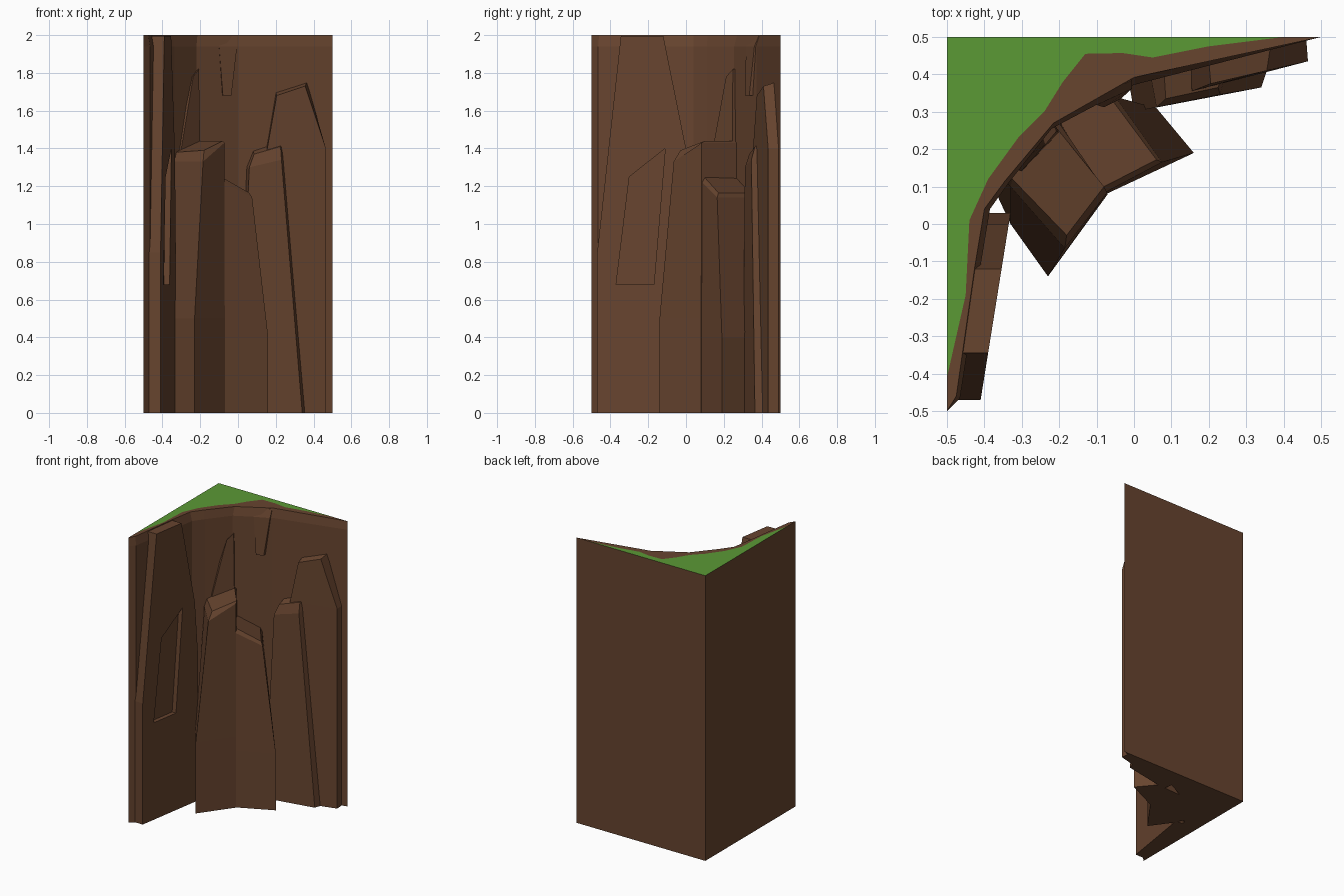
import bpy
import bmesh

cube = bpy.data.objects.get("Cube")
if cube:
    bpy.data.objects.remove(cube, do_unlink=True)


def material(name, color):
    mat = bpy.data.materials.new(name)
    mat.use_nodes = True
    mat.diffuse_color = color
    bsdf = mat.node_tree.nodes["Principled BSDF"]
    bsdf.inputs["Base Color"].default_value = color
    bsdf.inputs["Roughness"].default_value = 0.9
    return mat


ROCK = material("brown_rock", (0.135, 0.058, 0.028, 1))
GRASS = material("green_grass", (0.105, 0.32, 0.036, 1))


def finish(name, bm):
    bmesh.ops.recalc_face_normals(bm, faces=bm.faces[:])
    mesh = bpy.data.meshes.new(name)
    bm.to_mesh(mesh)
    bm.free()
    obj = bpy.data.objects.new(name, mesh)
    bpy.context.collection.objects.link(obj)
    mesh.materials.append(ROCK)
    mesh.materials.append(GRASS)
    return obj


def loft(name, rings):
    """Closed solid through rings of equal point count, capped at both ends."""
    bm = bmesh.new()
    loops = [[bm.verts.new(p) for p in ring] for ring in rings]
    for a, b in zip(loops, loops[1:]):
        for i in range(len(a)):
            j = (i + 1) % len(a)
            bm.faces.new((a[i], a[j], b[j], b[i]))
    bm.faces.new(loops[0])
    bm.faces.new(loops[-1])
    return finish(name, bm)


def level(points, z):
    return [(x, y, z) for x, y in points]


# Main cliff: curved front, bevelled top rim, grass in the back corner
def cliff_body():
    front = [(0, .372), (-.22, .255), (-.335, .11), (-.385, .04), (-.41, -.11), (-.465, -.465)]
    rim = [(0, .392), (-.215, .27), (-.345, .115), (-.4, .04), (-.425, -.11), (-.475, -.46)]
    turf = [(.4, .5), (.2, .475), (.05, .445), (-.03, .457), (-.13, .455), (-.19, .38),
            (-.24, .3), (-.31, .23), (-.39, .12), (-.44, .01), (-.45, -.19), (-.5, -.41)]
    ends = (.5, .5), (-.5, -.5)
    bm = bmesh.new()

    def row(points, z):
        return [bm.verts.new(p) for p in level(points, z)]

    low, mid, top = (row([ends[0]] + line + [ends[1]], z)
                     for line, z in ((front, 0), (front, 1.94), (rim, 2)))
    edge = row(turf, 2)
    corner_low, corner_top = row([(-.5, .5)], 0)[0], row([(-.5, .5)], 2)[0]
    for a, b in ((low, mid), (mid, top)):
        for i in range(len(a) - 1):
            bm.faces.new((a[i], a[i + 1], b[i + 1], b[i]))
    bm.faces.new(low + [corner_low])
    bm.faces.new((low[0], mid[0], top[0], edge[0], corner_top, corner_low))
    bm.faces.new((low[-1], mid[-1], top[-1], edge[-1], corner_top, corner_low))
    bm.faces.new(top + edge[::-1])
    bm.faces.new(edge + [corner_top]).material_index = 1
    return finish("cliff_body", bm)


cliff_body()

# Large pillar in the corner
base = [(-.33, 0), (-.23, -.14), (-.07, .08), (-.2, .3), (-.4, .15)]
loft("corner_pillar", [
    level(base, 0), level(base, .5),
    [(-.33, .1, 1.33), (-.185, -.065, 1.33), (-.072, .083, 1.43), (-.2, .27, 1.43), (-.38, .15, 1.33)],
    [(-.325, .12, 1.38), (-.18, -.03, 1.39), (-.08, .1, 1.44), (-.21, .26, 1.44), (-.37, .16, 1.38)]])

# Lower pillar beside it
base = [(-.075, .08), (.16, .19), (.06, .31), (-.2, .3)]
loft("low_pillar", [
    level(base, 0), level(base, .4),
    [(-.076, .085, 1.22), (.075, .165, 1.14), (-.05, .34, 1.14), (-.22, .27, 1.22)],
    [(-.08, .1, 1.245), (.06, .172, 1.165), (-.065, .34, 1.165), (-.21, .26, 1.25)]])

# Tapered rocks on the left wall
loft("tapered_rock", [
    level([(0, .3), (.34, .365), (.365, .44), (-.02, .42)], 0),
    [(.06, .312, 1.3), (.23, .346, 1.34), (.25, .42, 1.37), (.04, .42, 1.3)],
    [(.085, .335, 1.37), (.225, .365, 1.41), (.245, .43, 1.44), (.08, .41, 1.39)]])
loft("back_rock", [
    level([(.1, .34), (.465, .435), (.46, .5), (.1, .43)], 0),
    level([(.155, .355), (.465, .435), (.46, .5), (.15, .43)], 1.4),
    [(.205, .375, 1.68), (.355, .41, 1.73), (.365, .475, 1.75), (.2, .44, 1.7)]])

# Hanging wedge and thin spike high in the corner
loft("hanging_wedge", [
    level([(-.08, .312), (-.035, .335), (-.035, .4), (-.09, .38)], 1.68),
    level([(-.1, .318), (-.005, .362), (-.005, .41), (-.1, .38)], 1.94),
    level([(-.1, .34), (-.005, .385), (-.005, .41), (-.1, .38)], 1.995)])
loft("corner_spike", [
    level([(-.3, .14), (-.2, .24), (-.22, .28), (-.33, .15)], 1.2),
    level([(-.3, .142), (-.2, .245), (-.22, .28), (-.33, .15)], 1.4),
    [(-.237, .212, 1.78), (-.207, .248, 1.82), (-.22, .28, 1.82), (-.25, .25, 1.78)]])


# Slanted slab on the right wall, with a sunken panel
def on_wall(profile, offset):
    return [(-.41 + .16 * (y + .47) + offset, y, z) for y, z in profile]


def wall_plate(name, profile, inner, outer):
    return loft(name, [on_wall(profile, inner), on_wall(profile, outer)])


slab = wall_plate("wall_slab", [(-.47, 0), (-.47, .85), (-.345, 1.995), (-.12, 1.995),
                                (0, 1.4), (.03, 1), (.03, 0)], -.075, 0)
cutter = wall_plate("panel_cutter", [(-.37, .68), (-.17, .68), (-.11, 1.4), (-.3, 1.25)], -.03, .05)
cutter.hide_render = True
cut = slab.modifiers.new("panel", 'BOOLEAN')
cut.operation = 'DIFFERENCE'
cut.solver = 'EXACT'
cut.object = cutter
bpy.context.view_layer.objects.active = slab
bpy.ops.object.modifier_apply(modifier=cut.name)
bpy.data.objects.remove(cutter, do_unlink=True)
